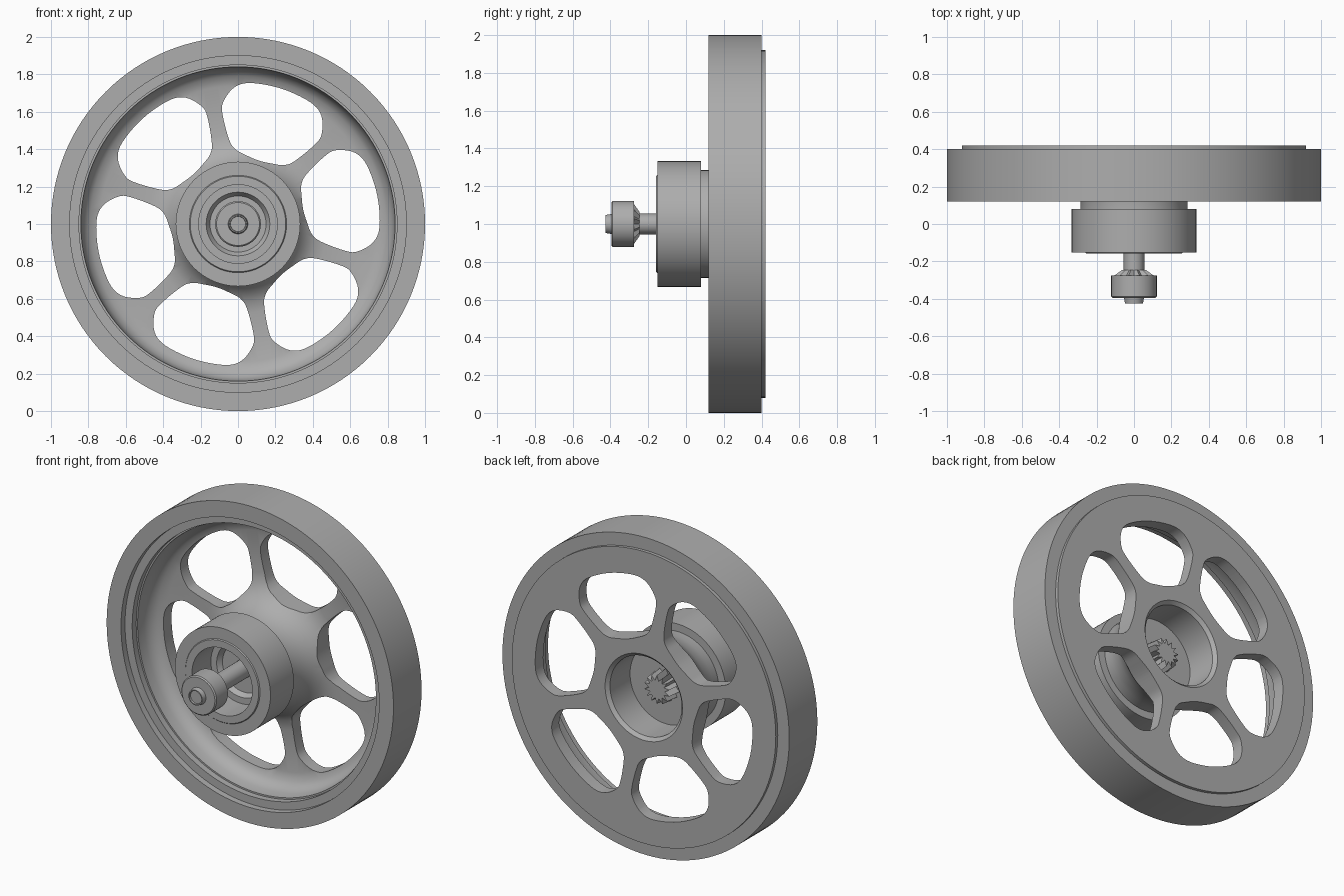
import bpy, bmesh, math
from mathutils import Vector

if "Cube" in bpy.data.objects:
    bpy.data.objects.remove(bpy.data.objects["Cube"])

metal = bpy.data.materials.new("grey_metal")
metal.diffuse_color = (0.42, 0.42, 0.42, 1)
metal.use_nodes = True
metal.node_tree.nodes["Principled BSDF"].inputs["Base Color"].default_value = metal.diffuse_color


def finish(bm, name, smooth=True):
    bmesh.ops.remove_doubles(bm, verts=bm.verts[:], dist=1e-5)
    bmesh.ops.recalc_face_normals(bm, faces=bm.faces[:])
    me = bpy.data.meshes.new(name)
    bm.to_mesh(me)
    bm.free()
    me.materials.append(metal)
    ob = bpy.data.objects.new(name, me)
    bpy.context.collection.objects.link(ob)
    if smooth:
        shade(ob)
    return ob


def shade(ob):
    bpy.ops.object.select_all(action='DESELECT')
    ob.select_set(True)
    bpy.context.view_layer.objects.active = ob
    bpy.ops.object.shade_smooth_by_angle(angle=math.radians(30))


def point(r, a, y):
    return Vector((r * math.cos(a), y, 1 + r * math.sin(a)))


def lathe(name, profile, seg=96, closed=True, smooth=True):
    """Revolve (radius, y) points around the wheel axis."""
    bm = bmesh.new()
    rings = []
    for r, y in profile:
        if r == 0:
            rings.append([bm.verts.new(point(0, 0, y))] * seg)
        else:
            rings.append([bm.verts.new(point(r, math.tau * i / seg, y)) for i in range(seg)])
    pairs = list(zip(rings, rings[1:] + rings[:1])) if closed else list(zip(rings, rings[1:]))
    for a, b in pairs:
        for i in range(seg):
            j = (i + 1) % seg
            vs = list(dict.fromkeys((a[i], a[j], b[j], b[i])))
            if len(vs) > 2:
                bm.faces.new(vs)
    return finish(bm, name, smooth)


def star(name, n, y0, y1, ro0, ri0, ro1, ri1):
    """Ribbed disc whose outline alternates between two radii."""
    bm = bmesh.new()
    ends = []
    for y, ro, ri in ((y0, ro0, ri0), (y1, ro1, ri1)):
        ends.append([bm.verts.new(point(ro if i % 2 else ri, math.pi * i / n, y)) for i in range(2 * n)])
    a, b = ends
    for i in range(2 * n):
        j = (i + 1) % (2 * n)
        bm.faces.new((a[i], a[j], b[j], b[i]))
    bm.faces.new(a)
    bm.faces.new(b)
    return finish(bm, name, False)


# Outer tyre band
lathe("tyre", [(1, 0.12), (1, 0.40), (0.89, 0.40), (0.90, 0.36), (0.90, 0.12)], 128)

# Dished wheel body with flared hub
wheel = lathe("wheel_body", [
    (0.27, 0.42), (0.92, 0.42), (0.92, 0.395), (0.91, 0.395), (0.91, 0.16),
    (0.85, 0.16), (0.85, 0.20), (0.84, 0.20), (0.835, 0.26), (0.82, 0.30), (0.79, 0.33),
    (0.74, 0.345), (0.48, 0.345), (0.42, 0.335), (0.37, 0.305), (0.33, 0.26),
    (0.30, 0.20), (0.285, 0.13), (0.285, 0.07), (0.25, 0.07), (0.25, 0.40)], 128, smooth=False)

# Six rounded openings: half outline as (radius, degrees from centre), mirrored
half = [(0.357, 0), (0.372, 12), (0.40, 20), (0.453, 24), (0.586, 26), (0.655, 25),
        (0.73, 19.6), (0.757, 12.7), (0.76, 0)]
outline = half + [(r, -d) for r, d in half[-2:0:-1]]
flat = [Vector((r * math.cos(math.radians(d)), r * math.sin(math.radians(d)))) for r, d in outline]
curve = []
for i in range(len(flat)):
    p0, p1, p2, p3 = (flat[(i + k) % len(flat)] for k in (-1, 0, 1, 2))
    for s in range(5):
        t = s / 5
        curve.append(0.5 * (2 * p1 + (p2 - p0) * t + (2 * p0 - 5 * p1 + 4 * p2 - p3) * t * t
                            + (3 * p1 - p0 - 3 * p2 + p3) * t ** 3))
bm = bmesh.new()
for k in range(6):
    a0 = math.radians(12 + 60 * k)
    front, back = ([bm.verts.new(point(p.length, a0 + math.atan2(p.y, p.x), y)) for p in curve]
                   for y in (0.0, 0.6))
    bm.faces.new(front)
    bm.faces.new(back)
    for i in range(len(curve)):
        j = (i + 1) % len(curve)
        bm.faces.new((front[i], front[j], back[j], back[i]))
cutter = finish(bm, "opening_cutter", False)
cutter.hide_render = True
mod = wheel.modifiers.new("openings", 'BOOLEAN')
mod.operation = 'DIFFERENCE'
mod.solver = 'EXACT'
mod.object = cutter
bpy.context.view_layer.objects.active = wheel
bpy.ops.object.modifier_apply(modifier="openings")
bpy.data.objects.remove(cutter)
shade(wheel)

# Hub drum with stepped front lip and open bore
lathe("hub_drum", [
    (0.333, -0.152), (0.333, 0.08), (0.21, 0.08), (0.21, -0.158), (0.255, -0.158), (0.26, -0.152)])

# Bearing plate closing the bore
lathe("bearing_plate", [(0, 0.06), (0.15, 0.06), (0.17, 0.03), (0.215, 0.03), (0.215, 0.07),
                        (0.255, 0.07), (0.255, 0.20), (0.0, 0.20)], closed=False)

# Axle with end knob
lathe("axle", [(0, -0.30), (0.055, -0.30), (0.055, 0.25), (0, 0.25)], 48, False)
lathe("axle_knob", [
    (0, -0.415), (0.04, -0.415), (0.042, -0.425), (0.048, -0.425), (0.053, -0.395), (0.115, -0.395),
    (0.122, -0.388), (0.122, -0.275), (0, -0.275)], 64, False)

# Ribbed collar behind the knob and ribbed nut at the rear of the axle
star("ribbed_collar", 12, -0.276, -0.245, 0.11, 0.08, 0.065, 0.05)
star("rear_ribbed_nut", 14, 0.19, 0.29, 0.10, 0.07, 0.09, 0.055)
